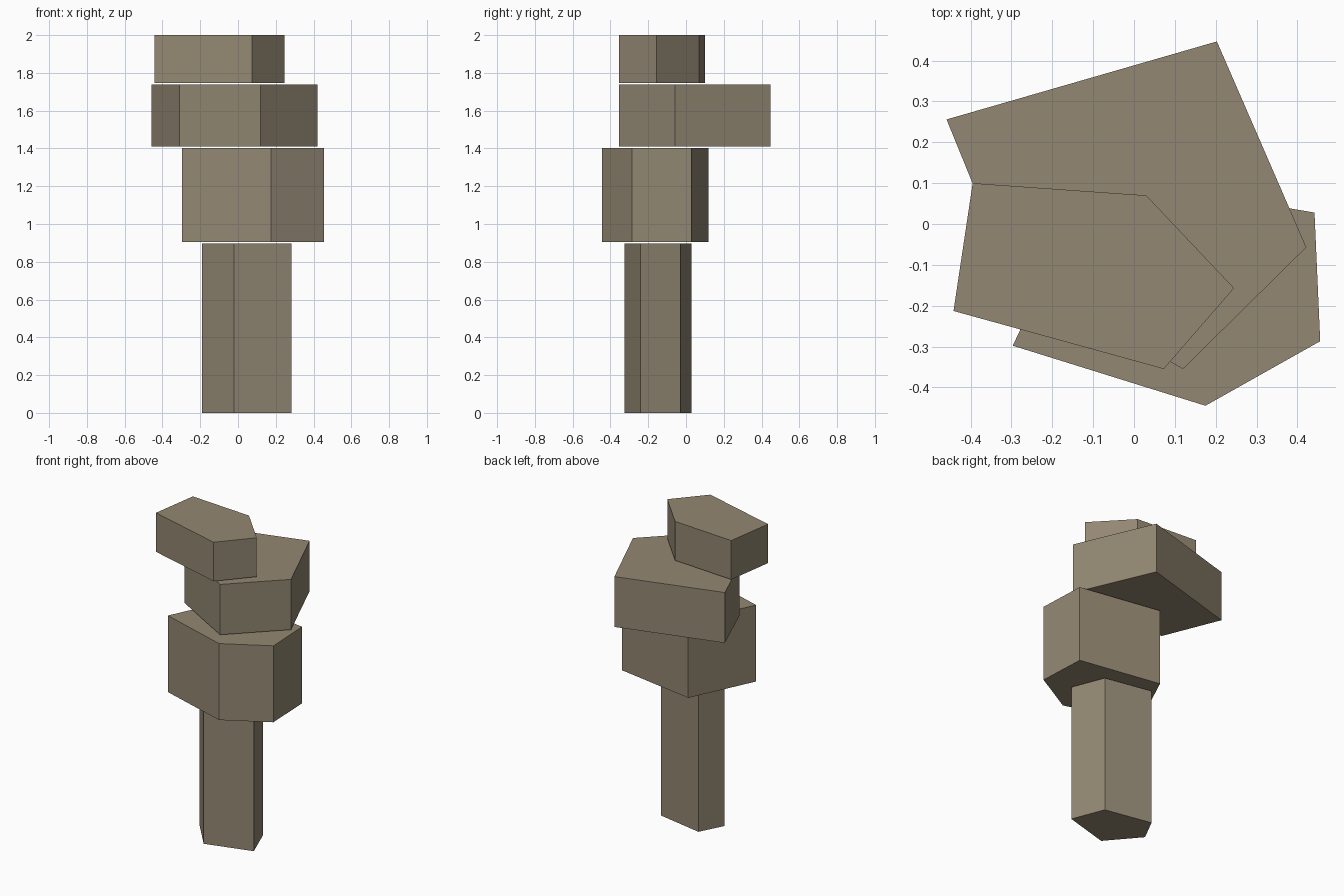
import bpy, bmesh

if "Cube" in bpy.data.objects:
    bpy.data.objects.remove(bpy.data.objects["Cube"])

stone = bpy.data.materials.new("olive_brown_stone")
stone.diffuse_color = (0.29, 0.245, 0.17, 1.0)
stone.use_nodes = True
stone.node_tree.nodes["Principled BSDF"].inputs["Base Color"].default_value = stone.diffuse_color


def prism(name, outline, z0, z1):
    """Extrude a flat outline from z0 up to z1."""
    bm = bmesh.new()
    base = bm.faces.new([bm.verts.new((x, y, z0)) for x, y in outline])
    top = bmesh.ops.extrude_face_region(bm, geom=[base], use_keep_orig=True)
    verts = [g for g in top["geom"] if isinstance(g, bmesh.types.BMVert)]
    bmesh.ops.translate(bm, verts=verts, vec=(0, 0, z1 - z0))
    bmesh.ops.recalc_face_normals(bm, faces=bm.faces)
    mesh = bpy.data.meshes.new(name)
    bm.to_mesh(mesh)
    bm.free()
    mesh.materials.append(stone)
    bpy.context.collection.objects.link(bpy.data.objects.new(name, mesh))


# Stack of irregular five-sided blocks, bottom to top
prism("column", [(-0.02, -0.325), (0.282, -0.24), (0.2, -0.03),
                 (-0.11, 0.03), (-0.19, -0.125)], 0.0, 0.898)
prism("lower_block", [(-0.297, -0.298), (0.175, -0.445), (0.456, -0.287),
                      (0.442, 0.028), (-0.1, 0.12)], 0.904, 1.402)
prism("middle_block", [(-0.31, -0.11), (0.12, -0.355), (0.422, -0.057),
                       (0.203, 0.447), (-0.459, 0.256)], 1.41, 1.738)
prism("top_block", [(-0.442, -0.213), (0.073, -0.355), (0.245, -0.157),
                    (0.03, 0.07), (-0.395, 0.1)], 1.746, 2.0)
